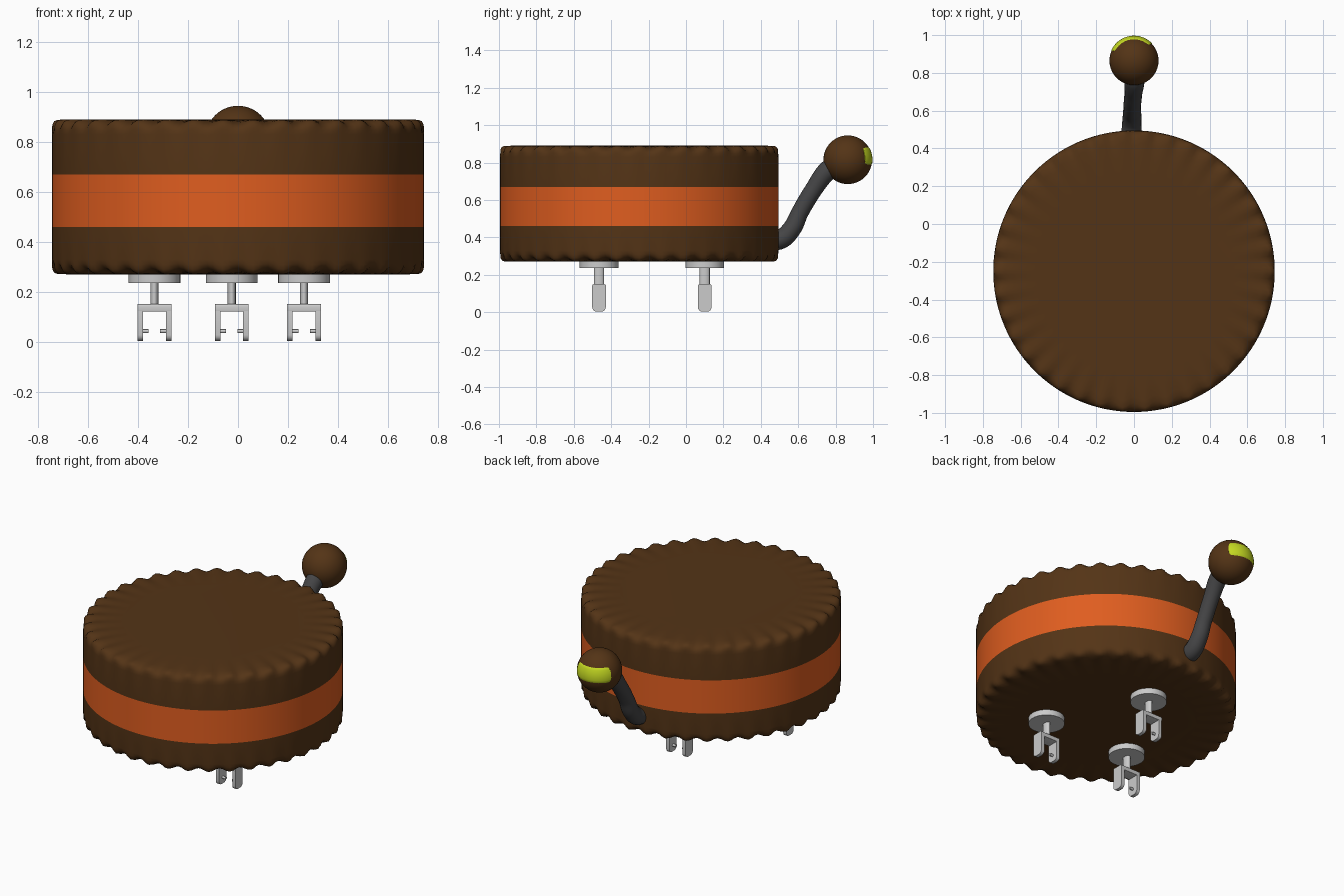
import bpy, bmesh
from math import sin, cos, pi, radians

if "Cube" in bpy.data.objects:
    bpy.data.objects.remove(bpy.data.objects["Cube"])

CY = -0.25          # body centre in y
R = 0.745           # body radius
RIPPLES, SEG = 38, 38 * 6


def material(name, rgb):
    m = bpy.data.materials.new(name)
    m.diffuse_color = (*rgb, 1)
    m.use_nodes = True
    m.node_tree.nodes["Principled BSDF"].inputs["Base Color"].default_value = m.diffuse_color
    return m


BROWN = material("brown", (0.088, 0.034, 0.008))
ORANGE = material("orange", (0.74, 0.11, 0.014))
LIME = material("lime", (0.56, 0.70, 0.016))
DARK = material("dark_grey", (0.06, 0.06, 0.062))


def finish(name, bm, mat=None, angle=40):
    bmesh.ops.recalc_face_normals(bm, faces=bm.faces)
    me = bpy.data.meshes.new(name)
    bm.to_mesh(me)
    bm.free()
    ob = bpy.data.objects.new(name, me)
    bpy.context.collection.objects.link(ob)
    if mat:
        me.materials.append(mat)
    bpy.ops.object.select_all(action='DESELECT')
    ob.select_set(True)
    bpy.context.view_layer.objects.active = ob
    bpy.ops.object.shade_smooth_by_angle(angle=radians(angle))
    return ob


def lathe(name, rings, mat, cap):
    """rings: functions of ripple w (0 crest, 1 trough) giving (radius, z)."""
    bm = bmesh.new()
    rows = []
    for ring in rings:
        row = []
        for i in range(SEG):
            a = 2 * pi * i / SEG
            r, z = ring(0.5 - 0.5 * cos(RIPPLES * a))
            row.append(bm.verts.new((r * cos(a), CY + r * sin(a), z)))
        rows.append(row)
    for p, q in zip(rows, rows[1:]):
        for i in range(SEG):
            j = (i + 1) % SEG
            bm.faces.new((p[i], p[j], q[j], q[i]))
    if cap:
        bm.faces.new(rows[-1])
    return finish(name, bm, mat)


# Body: two ruffled brown shells with an orange band between them
def shell(name, z_seam, z_end):
    s = 1 if z_end > z_seam else -1
    rim = [(R, 0, .06, 0), (R, .004, .038, .004), (R - .001, .014, .02, .008),
           (R - .008, .024, .007, .012), (R - .022, .028, .001, .011),
           (R - .06, .02, 0, .006), (R - .14, 0, 0, .002), (R - .22, 0, 0, 0)]
    rings = [lambda w: (R, z_seam)]
    for r, dr, d, dd in rim:
        rings.append(lambda w, r=r, dr=dr, d=d, dd=dd: (r - dr * w, z_end - s * (d + dd * w)))
    lathe(name, rings, BROWN, True)


shell("lower_shell", 0.46, 0.27)
shell("upper_shell", 0.67, 0.89)
lathe("orange_band", [lambda w: (R, 0.46), lambda w: (R, 0.67)], ORANGE, False)

# Bent arm behind the body
cu = bpy.data.curves.new("arm", 'CURVE')
cu.dimensions = '3D'
cu.bevel_depth = 1
cu.bevel_resolution = 6
cu.resolution_u = 8
cu.use_fill_caps = True
path = [(-.012, .44, .385, .052), (-.012, .505, .39, .053), (-.01, .565, .445, .05),
        (-.01, .61, .535, .046), (-.004, .685, .66, .047), (.003, .755, .755, .053),
        (.003, .80, .79, .05)]
sp = cu.splines.new('BEZIER')
sp.bezier_points.add(len(path) - 1)
for p, (x, y, z, r) in zip(sp.bezier_points, path):
    p.co, p.radius = (x, y, z), r
    p.handle_left_type = p.handle_right_type = 'AUTO'
cu.materials.append(DARK)
arm = bpy.data.objects.new("arm", cu)
bpy.context.collection.objects.link(arm)

# Ball head
HEAD = (0, 0.865, 0.815)
HR = 0.13
bm = bmesh.new()
bmesh.ops.create_uvsphere(bm, u_segments=40, v_segments=24, radius=HR)
bmesh.ops.translate(bm, verts=bm.verts, vec=HEAD)
finish("ball_head", bm, BROWN)

# Curved visor patch with rounded ends on the back of the head
bm = bmesh.new()
NU, NV = 32, 10
grid = []
for i in range(NU + 1):
    u = -cos(pi * i / NU)
    half = 21.5 * max(0, 1 - abs(u) ** 16) ** 0.3 + 1
    row = []
    for j in range(NV + 1):
        az = radians(-10 + 56 * u)
        el = radians(9.5 + half * (2 * j / NV - 1))
        r = HR + (0.002 if 0 < j < NV and 0 < i < NU else -0.002)
        row.append(bm.verts.new((HEAD[0] + r * cos(el) * sin(az),
                                 HEAD[1] + r * cos(el) * cos(az), HEAD[2] + r * sin(el))))
    grid.append(row)
for p, q in zip(grid, grid[1:]):
    for j in range(NV):
        bm.faces.new((p[j], p[j + 1], q[j + 1], q[j]))
finish("visor", bm, LIME)


# Three feet: mounting disc, stem and downward fork
def cylinder(bm, x, y, z, r, depth, seg, axis='Z', sx=1):
    g = bmesh.ops.create_cone(bm, cap_ends=True, segments=seg, radius1=r, radius2=r, depth=depth)
    for v in g['verts']:
        a, b, c = v.co
        v.co = (x + c, y + a, z + b) if axis == 'X' else (x + a * sx, y + b, z + c)


def slab(bm, x0, x1, outline):
    a = [bm.verts.new((x0, y, z)) for y, z in outline]
    b = [bm.verts.new((x1, y, z)) for y, z in outline]
    bm.faces.new(a)
    bm.faces.new(b[::-1])
    for i in range(len(a)):
        j = (i + 1) % len(a)
        bm.faces.new((a[i], b[i], b[j], a[j]))


def rounded(y, z0, z1, w, c_low, c_top):
    pts = []
    for k, (sy, zc, c, sz) in enumerate([(1, z1, c_top, -1), (-1, z1, c_top, -1),
                                         (-1, z0, c_low, 1), (1, z0, c_low, 1)]):
        for n in range(5):
            a = k * pi / 2 + n * pi / 8
            pts.append((y + sy * (w - c) + c * cos(a), zc + sz * c + c * sin(a)))
    return pts


for n, (x, y) in enumerate([(-.335, -.465), (-.025, .10), (.265, -.465)], 1):
    bm = bmesh.new()
    cylinder(bm, x, y, .255, .104, .04, 40)
    finish(f"foot_disc_{n}", bm)
    bm = bmesh.new()
    cylinder(bm, x, y, .19, .027, .10, 24, sx=.6)
    finish(f"foot_stem_{n}", bm)
    bm = bmesh.new()
    slab(bm, x - .068, x + .068, rounded(y, .12, .15, .037, .004, .010))
    for s in (-1, 1):
        slab(bm, x + s * .068, x + s * .046, rounded(y, .003, .149, .0365, .024, .010))
        cylinder(bm, x + s * .036, y, .042, .008, .026, 12, 'X')
    finish(f"foot_fork_{n}", bm)
